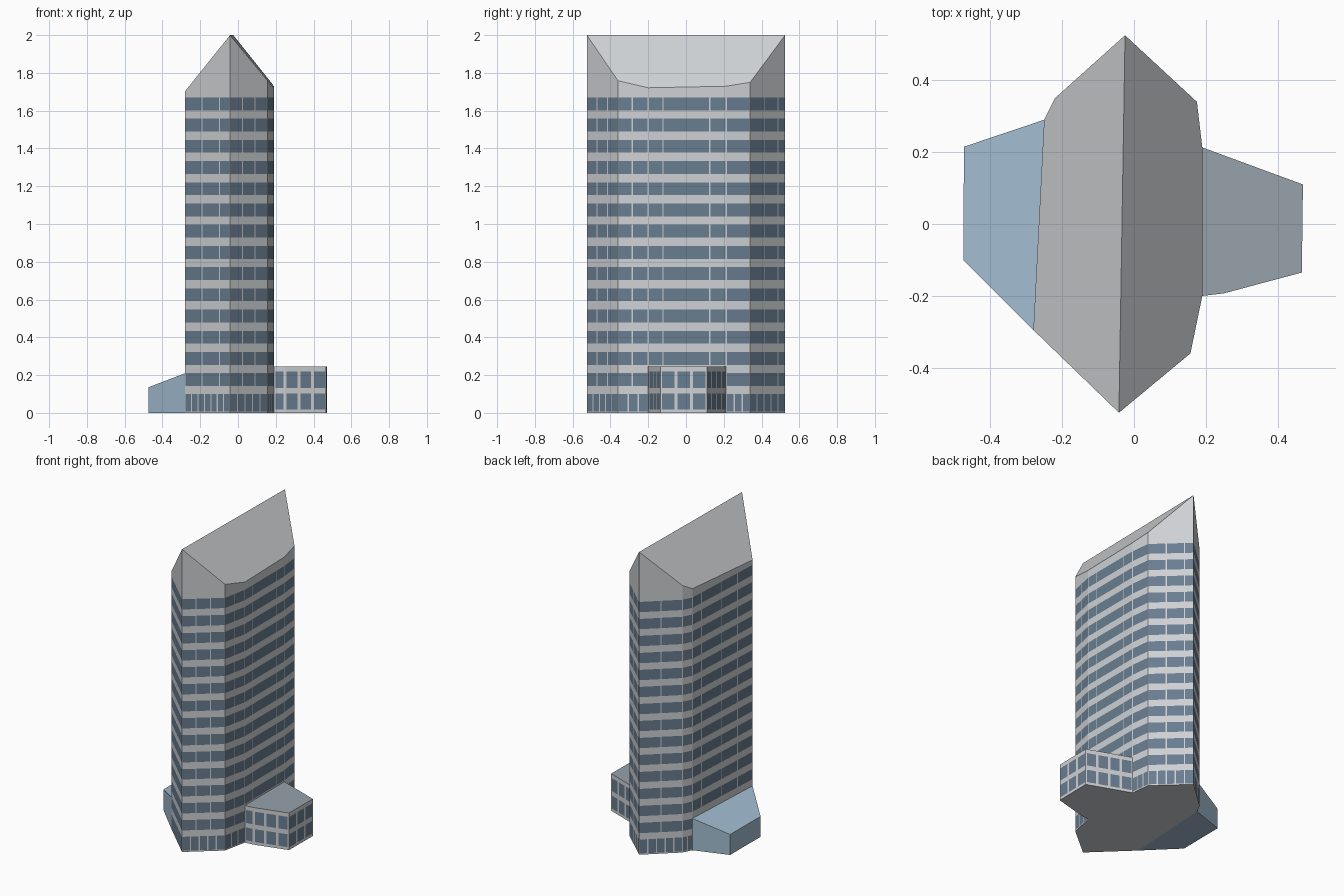
import bpy, bmesh
from mathutils import Vector

cube = bpy.data.objects.get("Cube")
if cube:
    bpy.data.objects.remove(cube, do_unlink=True)


def material(name, rgb):
    m = bpy.data.materials.new(name)
    m.use_nodes = True
    m.diffuse_color = (*rgb, 1)
    m.node_tree.nodes["Principled BSDF"].inputs["Base Color"].default_value = (*rgb, 1)
    return m


WALL, GLASS = 0, 1
wall = material("pale grey wall", (0.62, 0.64, 0.66))
glass = material("blue grey glass", (0.14, 0.205, 0.28))
flat_roof = material("slate roof", (0.31, 0.36, 0.40))
light_blue = material("light blue cladding", (0.36, 0.50, 0.63))


def face(bm, points, mat=WALL):
    f = bm.faces.new([bm.verts.new(p) for p in points])
    f.material_index = mat


def panel(bm, p, q, z0, z1, mat=WALL):
    face(bm, [(*p, z0), (*q, z0), (*q, z1), (*p, z1)], mat)


def window_row(bm, p, q, z0, z1, splits, gap):
    """Strip of wall from p to q: glass panes parted by mullions."""
    half = gap / 2 / (q - p).length
    start = 0.0
    for s in [0, *splits, 1]:
        left, right = max(s - half, 0), min(s + half, 1)
        if left > start:
            panel(bm, p.lerp(q, start), p.lerp(q, left), z0, z1, GLASS)
        panel(bm, p.lerp(q, left), p.lerp(q, right), z0, z1)
        start = right


def even(n):
    return [i / n for i in range(1, n)]


def finish(bm, name, materials):
    bmesh.ops.remove_doubles(bm, verts=bm.verts, dist=0.0004)
    mesh = bpy.data.meshes.new(name)
    bm.to_mesh(mesh)
    bm.free()
    for m in materials:
        mesh.materials.append(m)
    obj = bpy.data.objects.new(name, mesh)
    bpy.context.collection.objects.link(obj)


# Tower footprint, anticlockwise from the front point, with mullion places per wall
tower = [((-0.042, -0.525), [0.33, 0.66]),
         ((0.157, -0.36), [0.47]),
         ((0.19, -0.20), [0.19, 0.79]),
         ((0.19, 0.213), []),
         ((0.175, 0.34), [0.4, 0.8]),
         ((-0.025, 0.525), [0.5]),
         ((-0.22, 0.35), []),
         ((-0.25, 0.29), [0.15, 0.48, 0.75]),
         ((-0.28, -0.295), [0.38, 0.76])]
corners = [Vector(c) for c, _ in tower]
front, back = corners[0], corners[5]
across = Vector((back.y - front.y, front.x - back.x)).normalized()


def roof_z(p):
    return 2 - 1.23 * abs((p - front).dot(across))


STOREY, BAND, FIRST, LAST = 0.1123, 0.068, 0.142, 1.67
bm = bmesh.new()
for i, (_, splits) in enumerate(tower):
    p, q = corners[i], corners[(i + 1) % len(corners)]
    # Ground floor with narrow panes
    panel(bm, p, q, 0, 0.008)
    window_row(bm, p, q, 0.008, 0.1, even(max(2, round((q - p).length / 0.05))), 0.008)
    # Upper storeys with ribbon windows
    z = 0.1
    for k in range(14):
        sill = FIRST + k * STOREY
        panel(bm, p, q, z, sill)
        z = sill + BAND
        window_row(bm, p, q, sill, z, splits, 0.007)
    # Wall head meeting the pitched roof
    face(bm, [(*p, z), (*q, z), (*q, roof_z(q)), (*p, roof_z(p))])
# Two roof slopes and the underside
for side in (corners[:6], corners[5:] + corners[:1]):
    face(bm, [(*c, roof_z(c)) for c in side])
face(bm, [(*c, 0) for c in reversed(corners)])
finish(bm, "tower", [wall, glass])

# Low flat-roofed wing with two rows of windows
wing = [Vector(c) for c in ((0.19, -0.20), (0.25, -0.193), (0.467, -0.135),
                            (0.47, 0.11), (0.19, 0.213))]
bm = bmesh.new()
for p, q, panes in zip(wing, wing[1:], (1, 3, 3, 4)):
    z = 0
    for sill, head in ((0.018, 0.103), (0.133, 0.218)):
        panel(bm, p, q, z, sill)
        window_row(bm, p, q, sill, head, even(panes), 0.016)
        z = head
    panel(bm, p, q, z, 0.245)
face(bm, [(*c, 0.245) for c in wing], 2)
face(bm, [(*c, 0) for c in reversed(wing)])
finish(bm, "side_wing", [wall, glass, flat_roof])

# Lean-to annexe sloping down from the tower
annexe = [(-0.25, 0.29, 0.21), (-0.473, 0.215, 0.135),
          (-0.475, -0.1, 0.135), (-0.28, -0.295, 0.21)]
bm = bmesh.new()
for (ax, ay, az), (bx, by, bz) in zip(annexe, annexe[1:]):
    face(bm, [(ax, ay, 0), (bx, by, 0), (bx, by, bz), (ax, ay, az)])
face(bm, annexe)
face(bm, [(x, y, 0) for x, y, _ in reversed(annexe)])
finish(bm, "lean_to_annexe", [light_blue])
